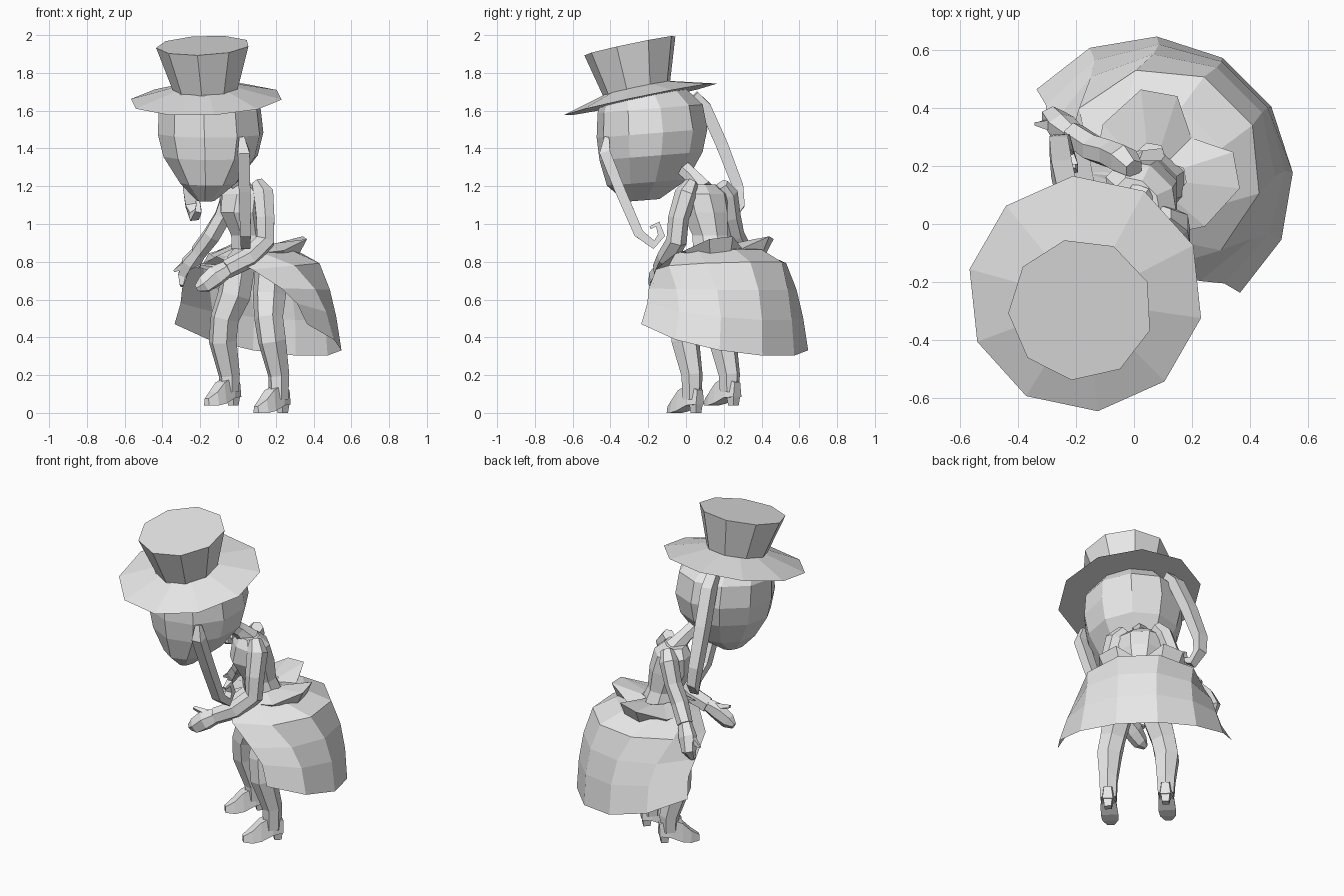
import bpy
from math import sin, cos, pi, radians
from mathutils import Vector, Matrix

cube = bpy.data.objects.get("Cube")
if cube:
    bpy.data.objects.remove(cube)

grey = bpy.data.materials.new("plain_grey")
grey.use_nodes = True
GREY = (0.8, 0.8, 0.8, 1)
grey.diffuse_color = GREY
grey.node_tree.nodes["Principled BSDF"].inputs["Base Color"].default_value = GREY

# the body faces halfway between front and right
TURN = Matrix.Rotation(radians(-45), 4, 'Z')


def loft(name, rings, closed=True, caps=(True, True), turn=False):
    """Skin equal-length rings of points into one mesh."""
    n = len(rings[0])
    faces = []
    for i in range(len(rings) - 1):
        for j in range(n if closed else n - 1):
            k = (j + 1) % n
            faces.append((i * n + j, i * n + k, (i + 1) * n + k, (i + 1) * n + j))
    if caps[0]:
        faces.append(tuple(reversed(range(n))))
    if caps[1]:
        faces.append(tuple(range((len(rings) - 1) * n, len(rings) * n)))
    mesh = bpy.data.meshes.new(name)
    mesh.from_pydata([tuple(p) for r in rings for p in r], [], faces)
    if turn:
        mesh.transform(TURN)
    mesh.materials.append(grey)
    mesh.validate()
    obj = bpy.data.objects.new(name, mesh)
    bpy.context.collection.objects.link(obj)
    return obj


def oval(cx, cy, z, rx, ry, sides, slope=(0, 0), phase=0.0):
    """Ring around the vertical, tilted by a slope along x and y."""
    pts = []
    for i in range(sides):
        a = 2 * pi * i / sides + phase
        dx, dy = rx * cos(a), ry * sin(a)
        pts.append((cx + dx, cy + dy, z + dx * slope[0] + dy * slope[1]))
    return pts


def tube(name, path, sides=6, flat=1.0, turn=False):
    """Limb along points (x, y, z, radius); flat squeezes one axis."""
    pts = [Vector(p[:3]) for p in path]
    angles = [2 * pi * (j + 0.5) / sides for j in range(sides)]
    rings = []
    for i, p in enumerate(pts):
        d = (pts[min(i + 1, len(pts) - 1)] - pts[max(i - 1, 0)]).normalized()
        s = Vector((1, 0, 0))
        s = (s - d * s.dot(d)).normalized()
        t = d.cross(s)
        r = path[i][3]
        rings.append([p + s * r * cos(a) + t * r * flat * sin(a) for a in angles])
    return loft(name, rings, turn=turn)


# hat
tilt = (0.04, 0.21)
loft("hat_brim", [oval(-.168, -.24, 1.66, .408, .408, 10, tilt, .42),
                  oval(-.17, -.255, 1.72, .18, .18, 10, tilt, .42)])
loft("hat_crown", [oval(-.17, -.26, 1.715, .175, .18, 9, tilt, .4),
                   oval(-.184, -.295, 1.945, .25, .245, 9, tilt, .4)])

# head
loft("head", [oval(*r, 10, (0, .08), .2) for r in (
    (-.17, -.23, 1.125, .05, .09), (-.155, -.205, 1.22, .155, .215),
    (-.145, -.185, 1.36, .255, .275), (-.145, -.18, 1.48, .285, .295),
    (-.15, -.19, 1.61, .275, .28), (-.16, -.22, 1.7, .21, .22))])
tube("lips", [(-.15, -.2, 1.16, .04), (-.21, -.27, 1.15, .025)], 5, .6)

# long hair locks with curled ends
tube("front_lock", [(.02, -.42, 1.46, .02), (.03, -.43, 1.38, .045),
                    (.035, -.35, 1.18, .043), (.04, -.25, .95, .04),
                    (.04, -.17, .89, .035), (.04, -.13, .94, .03),
                    (.04, -.15, 1.0, .025), (.04, -.19, .98, .012)], 4, .9)
tube("back_lock", [(-.22, .04, 1.68, .045), (-.23, .10, 1.62, .05),
                   (-.25, .19, 1.42, .05), (-.26, .275, 1.2, .045),
                   (-.25, .285, 1.1, .04), (-.23, .24, 1.04, .035),
                   (-.21, .19, 1.07, .025), (-.21, .2, 1.12, .012)], 4, .9)

# torso and neck
loft("torso", [oval(-.05, cy, z, rx, ry, 8, phase=.39) for z, cy, rx, ry in (
    (.83, .16, .12, .12), (.94, .13, .1, .1), (1.06, .09, .13, .13),
    (1.16, .085, .145, .105), (1.21, .07, .09, .06))], turn=True)
tube("neck", [(-.05, .08, 1.18, .06), (-.04, .01, 1.25, .045),
              (-.02, -.08, 1.32, .045)], 6, turn=True)

# arms and hands
tube("left_arm", [(.1, .03, 1.22, .035), (.135, .0, 1.16, .06), (.145, -.04, 1.03, .055),
                  (.145, -.05, .91, .055), (.06, -.1, .82, .055), (-.06, -.13, .76, .05)], 6)
tube("left_hand", [(-.05, -.13, .765, .045), (-.12, -.15, .725, .06),
                   (-.18, -.16, .68, .05), (-.22, -.16, .66, .02)], 6, .8)
tube("left_thumb", [(-.1, -.14, .76, .025), (-.2, -.15, .78, .012)], 4)
tube("right_arm", [(-.0, .19, 1.21, .035), (-.035, .22, 1.16, .055), (-.08, .24, 1.04, .05),
                   (-.14, .26, .94, .05), (-.21, .31, .85, .045)], 6)
tube("right_hand", [(-.2, .3, .86, .04), (-.25, .34, .79, .055),
                    (-.28, .37, .72, .045), (-.29, .35, .67, .02)], 6, .8)
tube("right_thumb", [(-.23, .33, .8, .03), (-.29, .345, .78, .025), (-.34, .345, .75, .008)], 4)

# skirt: an open bell whose front edges part toward the hem
MID_X, MID_Y = -.07, .15


def skirt_ring(cy, rx, ry, z, spread, lift, n=7):
    pts = []
    for i in range(n + 1):
        t = 2 * i / n - 1
        a = radians(spread) * t
        pts.append((MID_X + rx * sin(a), cy + ry * cos(a), z + lift * t * t))
    return pts


loft("skirt", [skirt_ring(*r) for r in (
    (.15, .11, .11, .88, 180, -.01), (.18, .24, .24, .865, 170, -.04),
    (.2, .35, .35, .8, 138, -.04), (.18, .4, .42, .65, 112, .01),
    (.17, .445, .455, .49, 102, .09), (.15, .5, .485, .3, 97, .17))],
    closed=False, caps=(False, False), turn=True)

# flared waist frill with a raised lobe on each side of the back
half = [(27, .3, .935), (51, .31, .92), (86, .25, .86), (130, .2, .84)]
frill = []
for deg, r, z in ([(0, .2, .87)] + half + [(180, .19, .81)]
                  + [(-d, r, z) for d, r, z in reversed(half)]):
    a = radians(deg)
    frill.append((MID_X + r * sin(a), MID_Y + r * cos(a), z))


def shrunk(k, z):
    return [(MID_X + (x - MID_X) * k, MID_Y + (y - MID_Y) * k, z) for x, y, _ in frill]


loft("waist_frill", [shrunk(.85, .83), frill, shrunk(.4, .89)], caps=(False, False), turn=True)

# legs, shoes and heels
for side, s, foot_x, foot_y, floor in (("left", 1, .13, .145, 0), ("right", -1, -.195, .1, .04)):
    hip_x = -.03 + s * .1
    tube(side + "_leg", [(hip_x, foot_y + .04, .8, .09), (hip_x + s * .01, foot_y + .01, .62, .09),
                         (foot_x - s * .02, foot_y - .025, .5, .078),
                         (foot_x, foot_y - .02, .38, .076),
                         (foot_x, foot_y + .03, .2, .058),
                         (foot_x, foot_y + .03, floor + .07, .052)], 6, turn=True)
    # shoe cross-sections: distance forward, half width, sole and top heights
    rings = []
    for f, w, low, top in ((.09, .03, .045, .12), (.03, .045, .04, .15),
                           (-.04, .05, .01, .12), (-.09, .045, 0, .07), (-.14, .02, 0, .035)):
        y = foot_y + f
        rings.append([(foot_x - w, y, floor + low), (foot_x + w, y, floor + low),
                      (foot_x + w * .7, y, floor + top), (foot_x - w * .7, y, floor + top)])
    loft(side + "_shoe", rings, turn=True)
    tube(side + "_heel", [(foot_x, foot_y + .06, floor, .028),
                          (foot_x, foot_y + .06, floor + .06, .038)], 4, turn=True)
